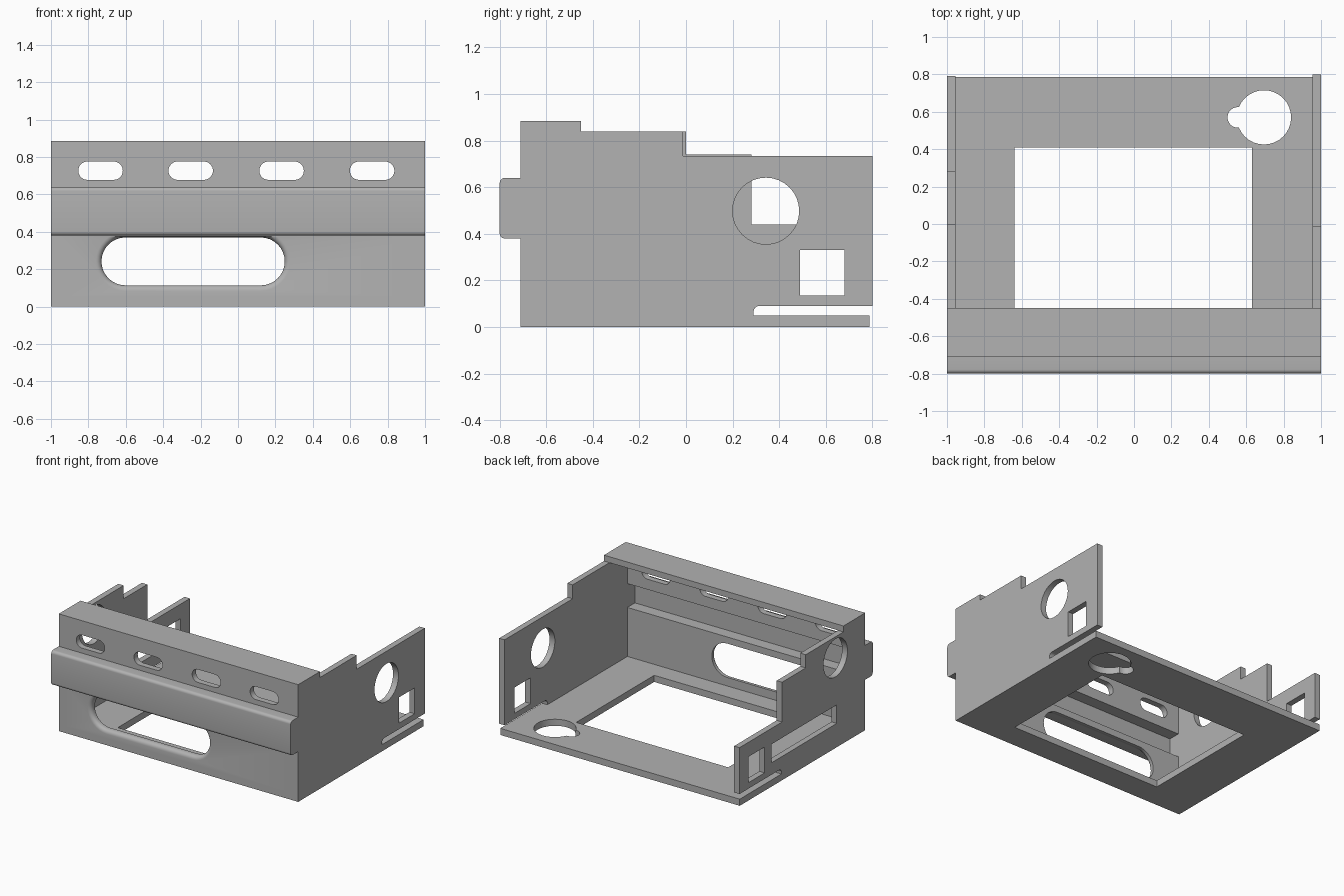
import bpy, bmesh, math
from mathutils import Vector

default = bpy.data.objects.get("Cube")
if default:
    bpy.data.objects.remove(default, do_unlink=True)

grey = bpy.data.materials.new("plain_grey")
grey.use_nodes = True
grey.diffuse_color = (0.445, 0.445, 0.445, 1)
grey.node_tree.nodes["Principled BSDF"].inputs["Base Color"].default_value = grey.diffuse_color

T = 0.045            # sheet thickness
INNER = 1 - T        # inside face of the side walls
# Each mapping turns flat (a, b) plus depth d into model space
ALONG_X = lambda a, b, d: (d, a, b)
ALONG_Y = lambda a, b, d: (a, d, b)
ALONG_Z = lambda a, b, d: (a, b, d)


def rounded(points, steps=6):
    """Outline from (a, b) or (a, b, radius) corners; right angles assumed."""
    out = []
    for i, p in enumerate(points):
        c = Vector(p[:2])
        if len(p) == 2:
            out.append(c)
            continue
        u = (Vector(points[i - 1][:2]) - c).normalized() * p[2]
        v = (Vector(points[(i + 1) % len(points)][:2]) - c).normalized() * p[2]
        for k in range(steps + 1):
            t = k / steps * math.pi / 2
            out.append(c + u * (1 - math.sin(t)) + v * (1 - math.cos(t)))
    return out


def loft(name, rings, mapping):
    """Closed solid through (outline, depth) rings."""
    bm = bmesh.new()
    loops = [[bm.verts.new(mapping(p[0], p[1], d)) for p in outline] for outline, d in rings]
    n = len(loops[0])
    for lo, hi in zip(loops, loops[1:]):
        for i in range(n):
            j = (i + 1) % n
            bm.faces.new((lo[i], lo[j], hi[j], hi[i]))
    bm.faces.new(loops[0])
    bm.faces.new(loops[-1])
    bmesh.ops.recalc_face_normals(bm, faces=bm.faces)
    mesh = bpy.data.meshes.new(name)
    bm.to_mesh(mesh)
    bm.free()
    obj = bpy.data.objects.new(name, mesh)
    bpy.context.collection.objects.link(obj)
    mesh.materials.append(grey)
    return obj


def prism(name, outline, d0, d1, mapping):
    return loft(name, [(outline, d0), (outline, d1)], mapping)


def box(a0, a1, b0, b1):
    return [(a0, b0), (a1, b0), (a1, b1), (a0, b1)]


def stadium(ca, cb, half, r, steps=16):
    """Slot outline; half = 0 gives a circle."""
    out = []
    for side, start in ((1, -math.pi / 2), (-1, math.pi / 2)):
        for k in range(steps + 1 if half else steps):
            t = start + math.pi * k / steps
            out.append((ca + side * half + r * math.cos(t), cb + r * math.sin(t)))
    return out


def cut(obj, cutters):
    for c in cutters:
        c.hide_render = True
        m = obj.modifiers.new("cut", 'BOOLEAN')
        m.operation, m.solver, m.object = 'DIFFERENCE', 'EXACT', c
    bpy.context.view_layer.update()
    dg = bpy.context.evaluated_depsgraph_get()
    mesh = bpy.data.meshes.new_from_object(obj.evaluated_get(dg))
    obj.modifiers.clear()
    obj.data = mesh
    for c in cutters:
        bpy.data.objects.remove(c, do_unlink=True)


# Base plate with the large opening and the keyhole
base = prism("base_plate", box(-1, 1, -0.71, 0.787), 0, 0.05, ALONG_Z)
cut(base, [
    prism("opening", box(-0.64, 0.63, -0.52, 0.41), -0.1, 0.2, ALONG_Z),
    prism("keyhole_round", stadium(0.695, 0.57, 0, 0.145), -0.1, 0.2, ALONG_Z),
    prism("keyhole_notch", stadium(0.605, 0.57, 0.05, 0.055), -0.11, 0.21, ALONG_Z),
])

# Folded front panel with hollow rail and top lip
R = 0.022
front_outline = rounded([
    (-0.71, 0.05), (-0.71, 0.38), (-0.8, 0.38, R), (-0.8, 0.64, R), (-0.71, 0.64),
    (-0.71, 0.885), (-0.45, 0.885), (-0.45, 0.84), (-0.665, 0.84), (-0.665, 0.6),
    (-0.755, 0.6), (-0.755, 0.42), (-0.665, 0.42), (-0.665, 0.05)])
front = prism("front_panel", front_outline, -INNER, INNER, ALONG_X)
# Handle slot flares outward with a rounded lip
F = 0.03
flare = [(stadium(-0.24, 0.242, 0.362, 0.128 + F * (1 - math.cos(t))), -0.71 + F - F * math.sin(t))
         for t in [math.pi / 2 * k / 5 for k in range(6)]]
# Keep the flare below the rail
flare = [([(a, min(b, 0.375)) for a, b in o], d) for o, d in flare]
flare = [(flare[0][0], -0.6)] + flare + [(flare[-1][0], -0.74)]
cutters = [loft("handle_slot", flare, ALONG_Y)]
for x in (-0.735, -0.253, 0.233, 0.717):
    cutters.append(prism("vent_slot", stadium(x, 0.727, 0.07, 0.049), -0.78, -0.6, ALONG_Y))
cut(front, cutters)


def side_wall(name, x0, rear, back_y, holes):
    """Side wall: shared front edge plus its own stepped rear top."""
    outline = rounded([
        (0.29, 0.05), (0.29, 0.09, 0.025), (back_y, 0.09)] + rear + [
        (-0.45, 0.84), (-0.45, 0.885), (-0.71, 0.885), (-0.71, 0.64),
        (-0.8, 0.64, R), (-0.8, 0.38, R), (-0.71, 0.38), (-0.71, 0.05)])
    wall = prism(name, outline, x0, x0 + T, ALONG_X)
    cut(wall, [prism("hole", h, x0 - 0.1, x0 + T + 0.1, ALONG_X) for h in holes])
    return wall


# Left wall: one step, round hole and square hole
square = box(0.49, 0.68, 0.135, 0.33)
left = side_wall("left_wall", INNER, [(0.8, 0.735), (-0.012, 0.735), (-0.012, 0.84)], 0.8,
                 [stadium(0.343, 0.498, 0, 0.143), square])

# Right wall: two steps, round hole, square hole and long window
right = side_wall("right_wall", -1,
                  [(0.79, 0.44), (0.282, 0.44), (0.282, 0.74), (0.0, 0.74), (0.0, 0.84)], 0.79,
                  [stadium(-0.355, 0.68, 0, 0.143), square, box(-0.37, 0.41, 0.18, 0.32)])

# Smooth rounded edges, keep folds sharp
bpy.ops.object.select_all(action='DESELECT')
for obj in (base, front, left, right):
    obj.select_set(True)
bpy.context.view_layer.objects.active = base
bpy.ops.object.shade_smooth_by_angle(angle=math.radians(30))
